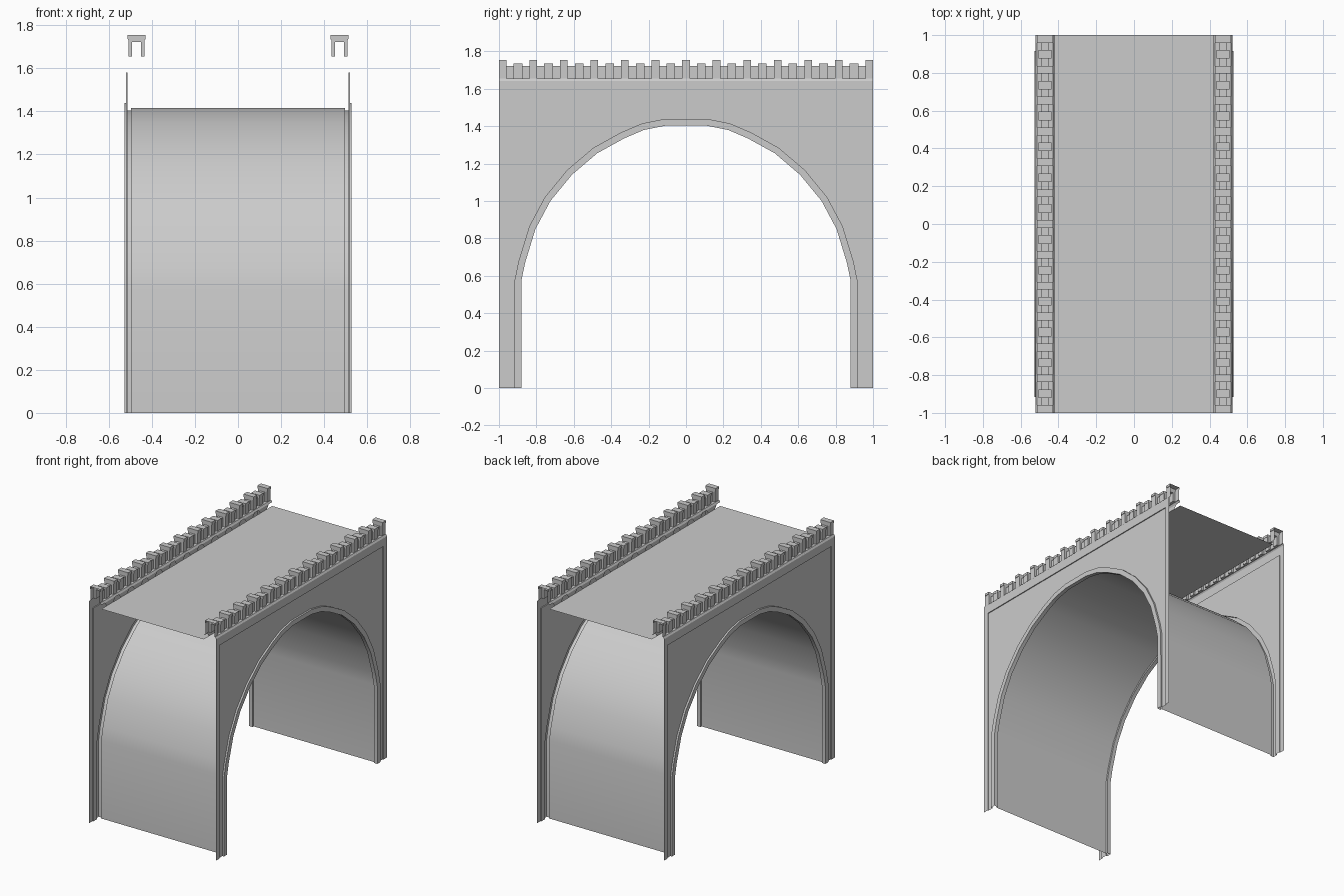
import bpy, bmesh
from mathutils import Vector

if "Cube" in bpy.data.objects:
    bpy.data.objects.remove(bpy.data.objects["Cube"])


def make(name, faces, mirror=False, smooth=False):
    """Mesh object from a list of faces, each a list of points."""
    bm = bmesh.new()
    for f in faces:
        bm.faces.new([bm.verts.new(p) for p in f])
    bmesh.ops.remove_doubles(bm, verts=bm.verts, dist=0.0002)
    bmesh.ops.recalc_face_normals(bm, faces=bm.faces)
    me = bpy.data.meshes.new(name)
    bm.to_mesh(me)
    bm.free()
    ob = bpy.data.objects.new(name, me)
    bpy.context.collection.objects.link(ob)
    if mirror:
        ob.modifiers.new("mirror", 'MIRROR').use_axis[0] = True
    if smooth:
        bpy.ops.object.select_all(action='DESELECT')
        ob.select_set(True)
        bpy.context.view_layer.objects.active = ob
        bpy.ops.object.shade_smooth_by_angle(angle=0.5)
    return ob


def loft(rows):
    """Quads bridging successive rows of equal length."""
    return [[a[i], a[i + 1], b[i + 1], b[i]]
            for a, b in zip(rows, rows[1:]) for i in range(len(a) - 1)]


# Arch curve (y, z), half given then mirrored
half = [(.88, 0), (.88, .575), (.86, .67), (.805, .85), (.725, 1.0), (.61, 1.14),
        (.475, 1.255), (.33, 1.335), (.225, 1.38), (.11, 1.403)]
arch = [Vector(p) for p in half + [(-y, z) for y, z in reversed(half)]]


def arch_row(x, offset):
    """Arch curve pushed outward by offset, in the plane at x."""
    row = []
    for i, p in enumerate(arch):
        if i in (0, len(arch) - 1):
            n = Vector((1 if i == 0 else -1, 0))
        else:
            d = (arch[i] - arch[i - 1]).normalized() + (arch[i + 1] - arch[i]).normalized()
            n = Vector((d.y, -d.x)).normalized()
        q = p + n * offset
        row.append((x, q.x, q.y))
    return row


def rect_row(x, y, z):
    return [(x, y, 0), (x, y, z), (x, -y, z), (x, -y, 0)]


PANEL, FRAME, TRIM, INNER = .513, .52, .526, .497

# Barrel vault
make("vault", loft([arch_row(-INNER, .013), arch_row(INNER, .013)]), smooth=True)

# Raised arch trim on each side
make("arch_trim", loft([arch_row(INNER, .013), arch_row(INNER, 0), arch_row(TRIM, 0),
                        arch_row(TRIM, .036), arch_row(PANEL, .036)]),
     mirror=True, smooth=True)

# Recessed side panel between trim and frame
make("side_panel", [arch_row(PANEL, .036) + rect_row(PANEL, .96, 1.58)[::-1]], mirror=True)

# Border frame around the panel
make("side_frame", loft([rect_row(PANEL, .96, 1.58), rect_row(FRAME, .96, 1.58),
                         rect_row(FRAME, 1, 1.645)]), mirror=True)

# Road deck
make("deck", [[(-.42, -1, 1.613), (.42, -1, 1.613), (.42, 1, 1.613), (-.42, 1, 1.613)]])


# Parapet: hollow cross-section swept along y, stepping at each merlon
def section(y, w, cap, top, low):
    side = [(.051, low), (.051, 1.642), (.042, 1.655), (w, 1.655),
            (w, top - .018), (cap, top - .018), (cap, top)]
    return ([(.471 + u, y, z) for u, z in side]
            + [(.471 - u, y, z) for u, z in reversed(side)])


MERLON = (.038, .042, 1.755)
WALL = (.020, .020, 1.722)
BUMP = (.032, .034, 1.735)
HI, LO = 1.642, 1.613
PITCH = .98 / 6
M, B = .0205, .023

rows = []
for k in range(-6, 7):
    y = k * PITCH
    rows += [section(y - M, *MERLON, HI), section(y + M, *MERLON, HI)]
    if k < 6:
        m = y + PITCH / 2
        rows += [section(y + M, *WALL, HI), section(y + .042, *WALL, LO),
                 section(m - B, *WALL, LO), section(m - B, *BUMP, LO),
                 section(m + B, *BUMP, LO), section(m + B, *WALL, LO),
                 section(y + PITCH - .042, *WALL, LO), section(y + PITCH - M, *WALL, HI)]
make("parapet", loft(rows), mirror=True)
